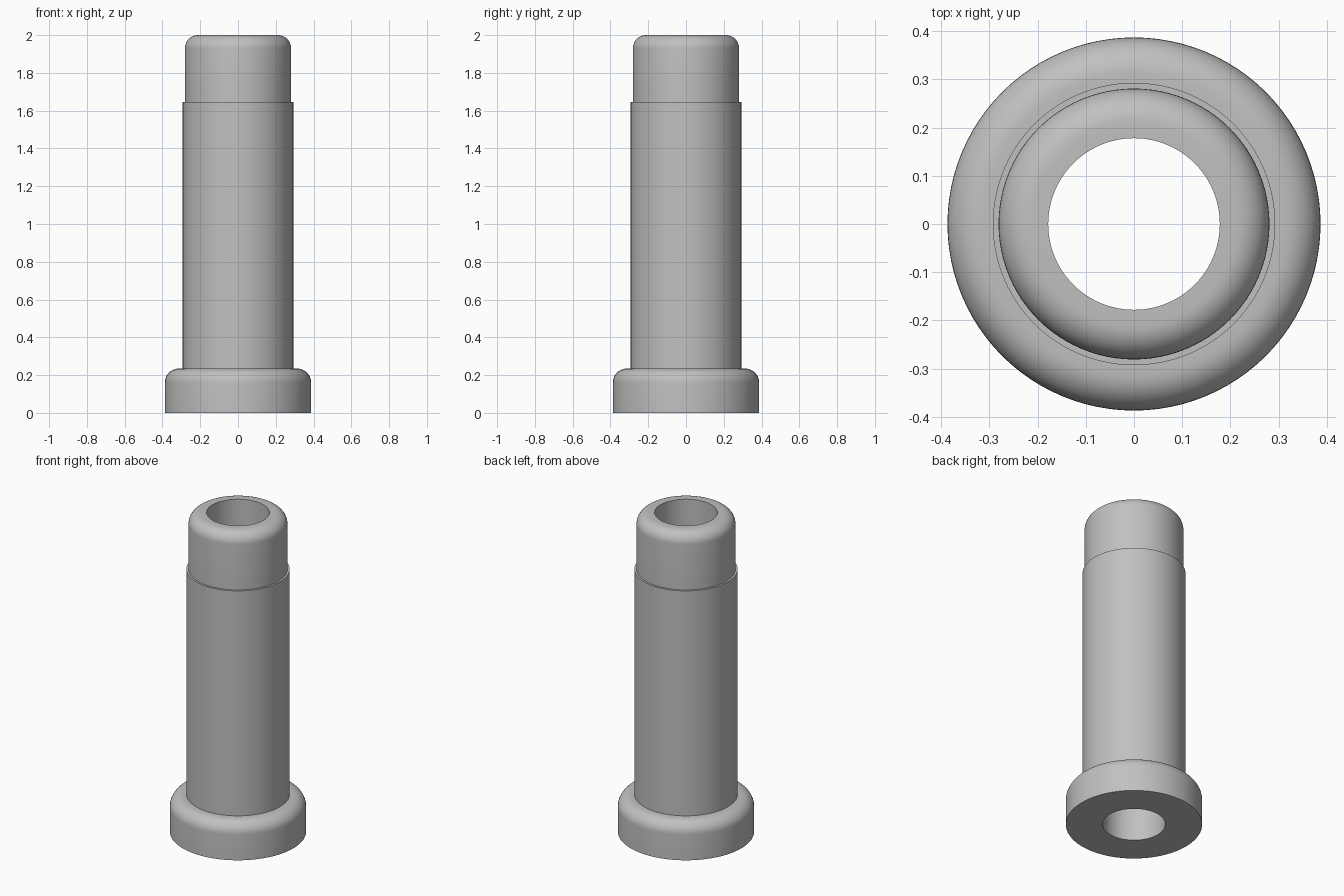
import bpy, bmesh, math

cube = bpy.data.objects.get("Cube")
if cube:
    bpy.data.objects.remove(cube, do_unlink=True)

SEGMENTS = 96
BORE = 0.178

steel = bpy.data.materials.new("grey_steel")
steel.use_nodes = True
GREY = (0.53, 0.53, 0.53, 1)
steel.diffuse_color = GREY
steel.node_tree.nodes["Principled BSDF"].inputs["Base Color"].default_value = GREY


def fillet(radius, top, size, steps=10):
    """Rounded outer top corner, from the side wall up to the flat top."""
    angles = [math.pi / 2 * i / steps for i in range(steps + 1)]
    return [(radius - size + size * math.cos(a), top - size + size * math.sin(a))
            for a in angles]


def revolve(name, profile):
    """Spin a closed (radius, height) profile around z."""
    bm = bmesh.new()
    verts = [bm.verts.new((r, 0, z)) for r, z in profile]
    edges = [bm.edges.new((v, verts[i - 1])) for i, v in enumerate(verts)]
    bmesh.ops.spin(bm, geom=verts + edges, cent=(0, 0, 0), axis=(0, 0, 1),
                   angle=math.tau, steps=SEGMENTS, use_merge=True)
    bmesh.ops.remove_doubles(bm, verts=bm.verts, dist=1e-5)
    bmesh.ops.recalc_face_normals(bm, faces=bm.faces)
    mesh = bpy.data.meshes.new(name)
    bm.to_mesh(mesh)
    bm.free()
    mesh.materials.append(steel)
    obj = bpy.data.objects.new(name, mesh)
    bpy.context.collection.objects.link(obj)
    bpy.ops.object.select_all(action="DESELECT")
    obj.select_set(True)
    bpy.context.view_layer.objects.active = obj
    bpy.ops.object.shade_smooth_by_angle(angle=math.radians(30))


# Flange, shank and rounded pilot end, with a straight bore through all
profile = [(BORE, 0), (0.387, 0)]
profile += fillet(0.387, 0.235, 0.075)
profile += [(0.293, 0.235), (0.293, 1.645), (0.281, 1.645)]
profile += fillet(0.281, 2.0, 0.07)
profile += [(BORE, 2.0)]
revolve("flanged_bushing", profile)
